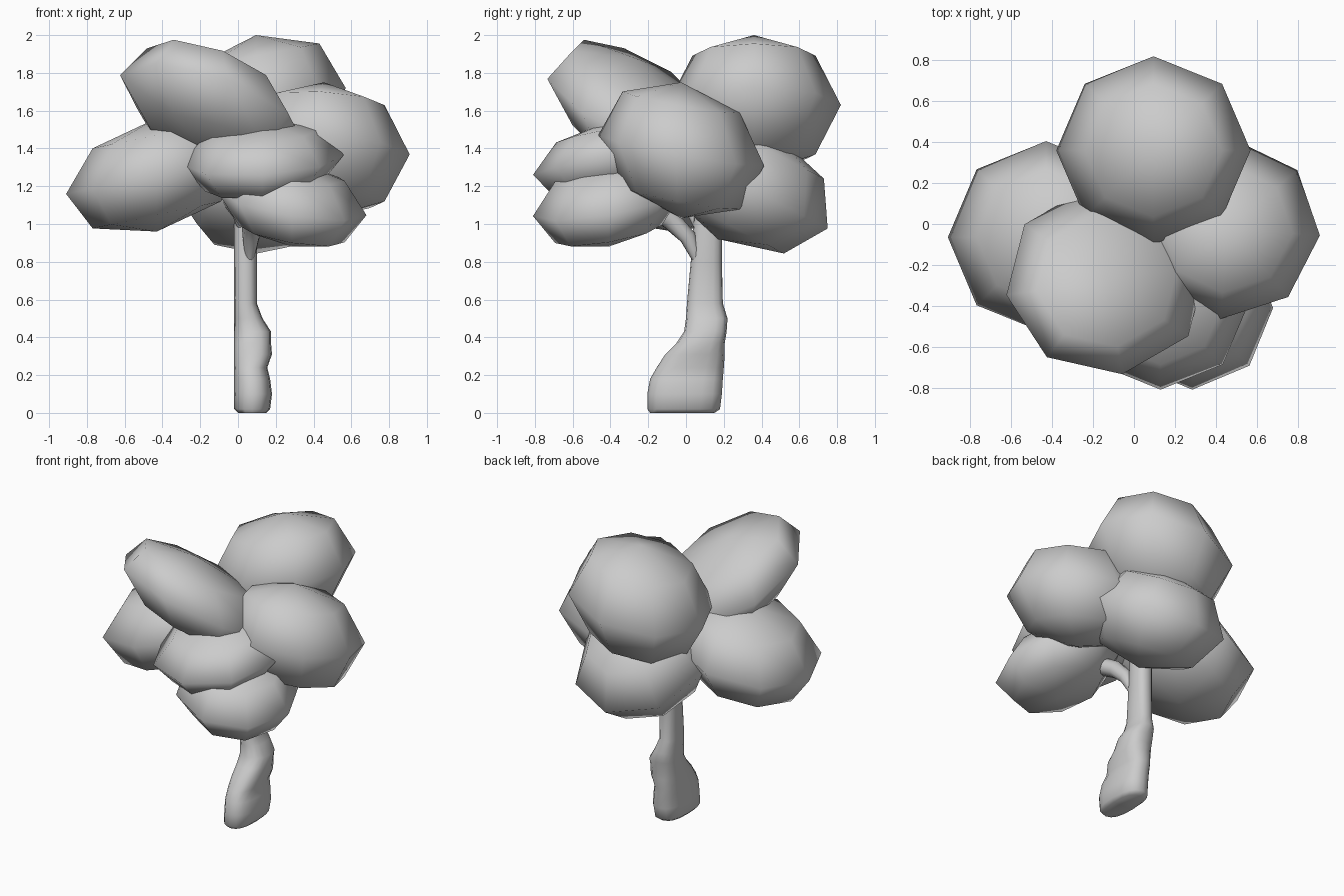
import bpy, bmesh, math
from mathutils import Vector, Matrix

if "Cube" in bpy.data.objects:
    bpy.data.objects.remove(bpy.data.objects["Cube"])


def finish(name, bm, angle):
    bmesh.ops.recalc_face_normals(bm, faces=bm.faces[:])
    me = bpy.data.meshes.new(name)
    bm.to_mesh(me)
    bm.free()
    ob = bpy.data.objects.new(name, me)
    bpy.context.collection.objects.link(ob)
    bpy.ops.object.select_all(action='DESELECT')
    ob.select_set(True)
    bpy.context.view_layer.objects.active = ob
    bpy.ops.object.shade_smooth_by_angle(angle=math.radians(angle))
    return ob


def leaf_clump(name, centre, radii, slope=(0, 0), spin=0, pole_y=0):
    """Eight-sided squashed ball; slope raises z along x and y, pole_y shifts its top."""
    rx, ry, rz = radii
    bm = bmesh.new()
    bmesh.ops.create_uvsphere(bm, u_segments=8, v_segments=4, radius=1)
    skew = Matrix(((rx, 0, 0, 0), (0, ry, pole_y, 0),
                   (slope[0] * rx, slope[1] * ry, rz, 0), (0, 0, 0, 1)))
    bm.transform(Matrix.Translation(centre) @ skew @ Matrix.Rotation(math.radians(spin), 4, 'Z'))
    return finish(name, bm, 80)


def loft(name, rings):
    """Skin a list of closed rings of equal length, capped at both ends."""
    bm = bmesh.new()
    loops = [[bm.verts.new(p) for p in ring] for ring in rings]
    n = len(loops[0])
    for a, b in zip(loops, loops[1:]):
        for i in range(n):
            j = (i + 1) % n
            bm.faces.new((a[i], a[j], b[j], b[i]))
    bm.faces.new(loops[0][::-1])
    bm.faces.new(loops[-1])
    return finish(name, bm, 50)


def box_ring(z, x0, x1, y0, y1, n=16, power=0.8):
    """Rounded-box ring filling the given extents."""
    pts = []
    for i in range(n):
        a = 2 * math.pi * i / n
        c, s = math.cos(a), math.sin(a)
        pts.append(((x0 + x1) / 2 + (x1 - x0) / 2 * math.copysign(abs(c) ** power, c),
                    (y0 + y1) / 2 + (y1 - y0) / 2 * math.copysign(abs(s) ** power, s), z))
    return pts


def branch(name, path, r):
    """Tapered round limb along a path."""
    path = [Vector(p) for p in path]
    rings = []
    for k, p in enumerate(path):
        d = path[min(k + 1, len(path) - 1)] - path[max(k - 1, 0)]
        q = d.to_track_quat('Z', 'Y')
        rings.append([p + q @ Vector((r[k] * math.cos(t * math.pi / 5),
                                      r[k] * math.sin(t * math.pi / 5), 0)) for t in range(10)])
    return loft(name, rings)


# Foliage
leaf_clump("foliage_top_front", (-0.135, -0.275, 1.60), (0.495, 0.465, 0.28), (-0.32, -0.42), 9)
leaf_clump("foliage_top_back", (0.095, 0.36, 1.63), (0.475, 0.46, 0.37), (0.19, 0))
leaf_clump("foliage_right", (0.455, -0.025, 1.39), (0.455, 0.44, 0.36), (-0.06, -0.18), -4)
leaf_clump("foliage_left", (-0.43, -0.065, 1.26), (0.48, 0.47, 0.30), (0.21, 0))
leaf_clump("foliage_front_middle", (0.13, -0.39, 1.34), (0.43, 0.42, 0.21), (0.06, 0.19))
leaf_clump("foliage_front_low", (0.285, -0.41, 1.11), (0.395, 0.40, 0.23), (-0.16, 0.17))
leaf_clump("foliage_back_low", (0.10, 0.32, 1.20), (0.45, 0.43, 0.28), (0, -0.52), 0, 0.15)

# Trunk with a foot spreading to the front and a swollen knot on the side
loft("trunk", [box_ring(*r) for r in (
    (0.0, 0.0, 0.15, -0.19, 0.15),
    (0.02, -0.02, 0.17, -0.205, 0.18),
    (0.10, -0.02, 0.18, -0.205, 0.19),
    (0.18, -0.02, 0.17, -0.19, 0.195),
    (0.24, -0.02, 0.155, -0.155, 0.20),
    (0.31, -0.02, 0.18, -0.11, 0.205),
    (0.37, -0.02, 0.175, -0.05, 0.205),
    (0.43, -0.02, 0.175, -0.01, 0.215),
    (0.50, -0.02, 0.13, 0.0, 0.22),
    (0.58, -0.02, 0.10, 0.005, 0.195),
    (0.80, -0.02, 0.10, 0.025, 0.19),
    (1.00, -0.02, 0.10, 0.04, 0.19),
    (1.35, 0.0, 0.08, 0.06, 0.17))])

# Limbs reaching into the clumps
branch("front_limb", [(0.06, 0.06, 0.80), (0.07, 0.01, 0.93), (0.07, -0.09, 1.03), (0.12, -0.25, 1.12)],
       [0.02, 0.045, 0.055, 0.06])
branch("left_limb", [(0.04, 0.09, 0.95), (0.0, 0.04, 1.06), (-0.08, 0.0, 1.16), (-0.3, -0.05, 1.26)],
       [0.03, 0.035, 0.035, 0.03])
